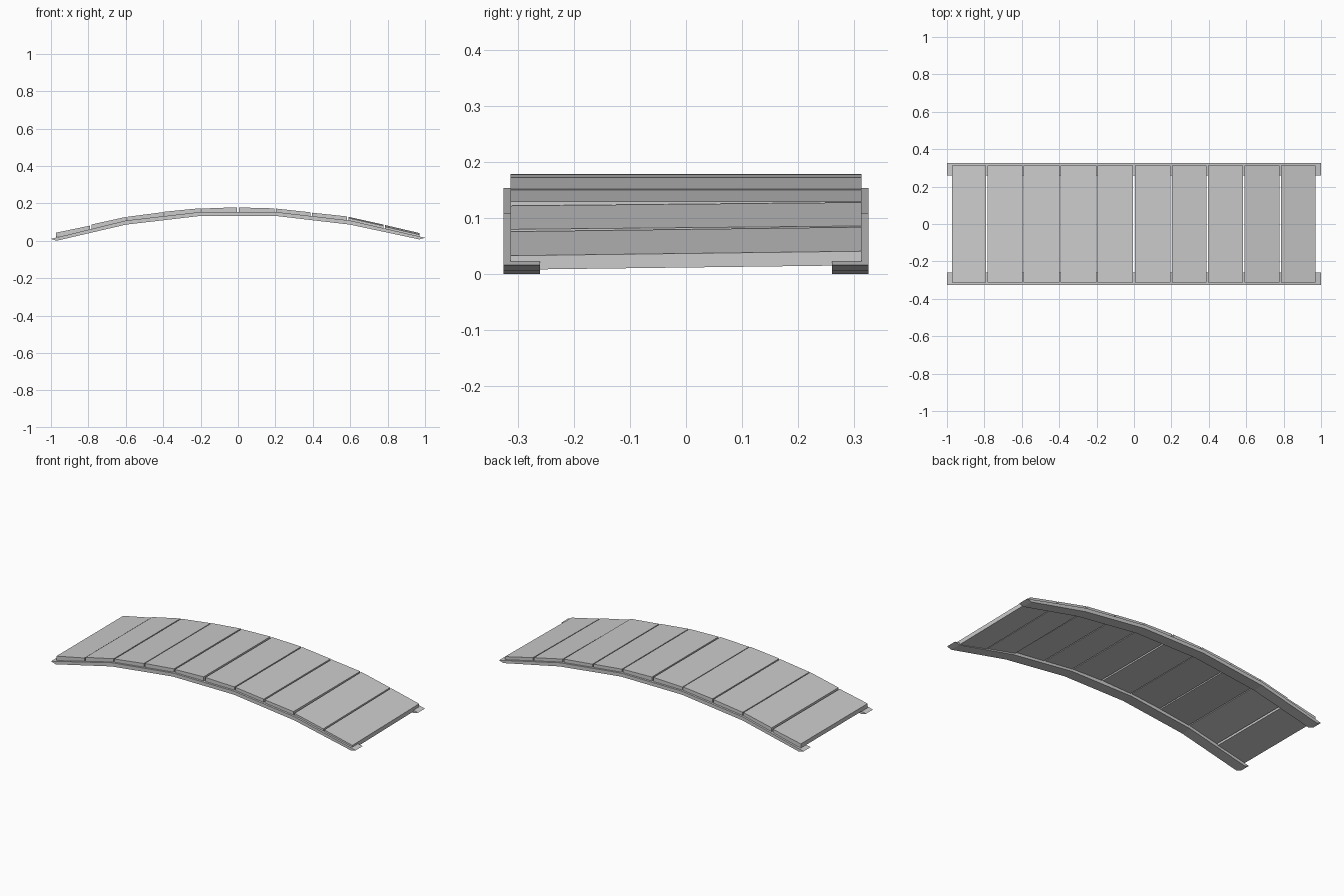
import bpy, bmesh

if "Cube" in bpy.data.objects:
    bpy.data.objects.remove(bpy.data.objects["Cube"])


def prism(name, profile, y_min, y_max):
    """Extrude an x-z outline between two y values."""
    bm = bmesh.new()
    face = bm.faces.new([bm.verts.new((x, y_min, z)) for x, z in profile])
    ext = bmesh.ops.extrude_face_region(bm, geom=[face])["geom"]
    moved = [g for g in ext if isinstance(g, bmesh.types.BMVert)]
    bmesh.ops.translate(bm, verts=moved, vec=(0, y_max - y_min, 0))
    bmesh.ops.recalc_face_normals(bm, faces=bm.faces)
    mesh = bpy.data.meshes.new(name)
    bm.to_mesh(mesh)
    bm.free()
    obj = bpy.data.objects.new(name, mesh)
    bpy.context.collection.objects.link(obj)
    return obj


# Two arched support rails with undercut tips
bottom = [(-0.97, 0.0), (-0.6, 0.086), (-0.2, 0.133),
          (0.2, 0.133), (0.6, 0.086), (0.97, 0.007)]
top = [(1.0, 0.016), (0.6, 0.108), (0.2, 0.154),
       (-0.2, 0.154), (-0.6, 0.108), (-1.0, 0.01)]
for name, y0, y1 in (("front_rail", -0.325, -0.26), ("back_rail", 0.26, 0.325)):
    prism(name, bottom + top, y0, y1)

# Ten deck planks: x start, x end, top z at start, top z at end, roll
planks = [
    (-0.973, -0.790, 0.043, 0.081, 0.0),
    (-0.782, -0.597, 0.087, 0.128, 0.0),
    (-0.591, -0.399, 0.128, 0.153, 0.0),
    (-0.393, -0.201, 0.155, 0.174, 0.0),
    (-0.195, -0.006, 0.172, 0.179, 0.0),
    (0.005, 0.196, 0.178, 0.173, 0.0),
    (0.202, 0.388, 0.172, 0.152, 0.0),
    (0.395, 0.583, 0.150, 0.130, 0.0),
    (0.590, 0.779, 0.125, 0.083, 0.003),
    (0.786, 0.970, 0.080, 0.037, 0.004),
]
thick = 0.025
for i, (x0, x1, z0, z1, roll) in enumerate(planks):
    outline = [(x0, z0 - thick), (x1, z1 - thick), (x1, z1), (x0, z0)]
    plank = prism(f"deck_plank_{i + 1}", outline, -0.313, 0.313)
    # Slight hand-laid sideways tilt
    for v in plank.data.vertices:
        v.co.z += roll * v.co.y / 0.313
